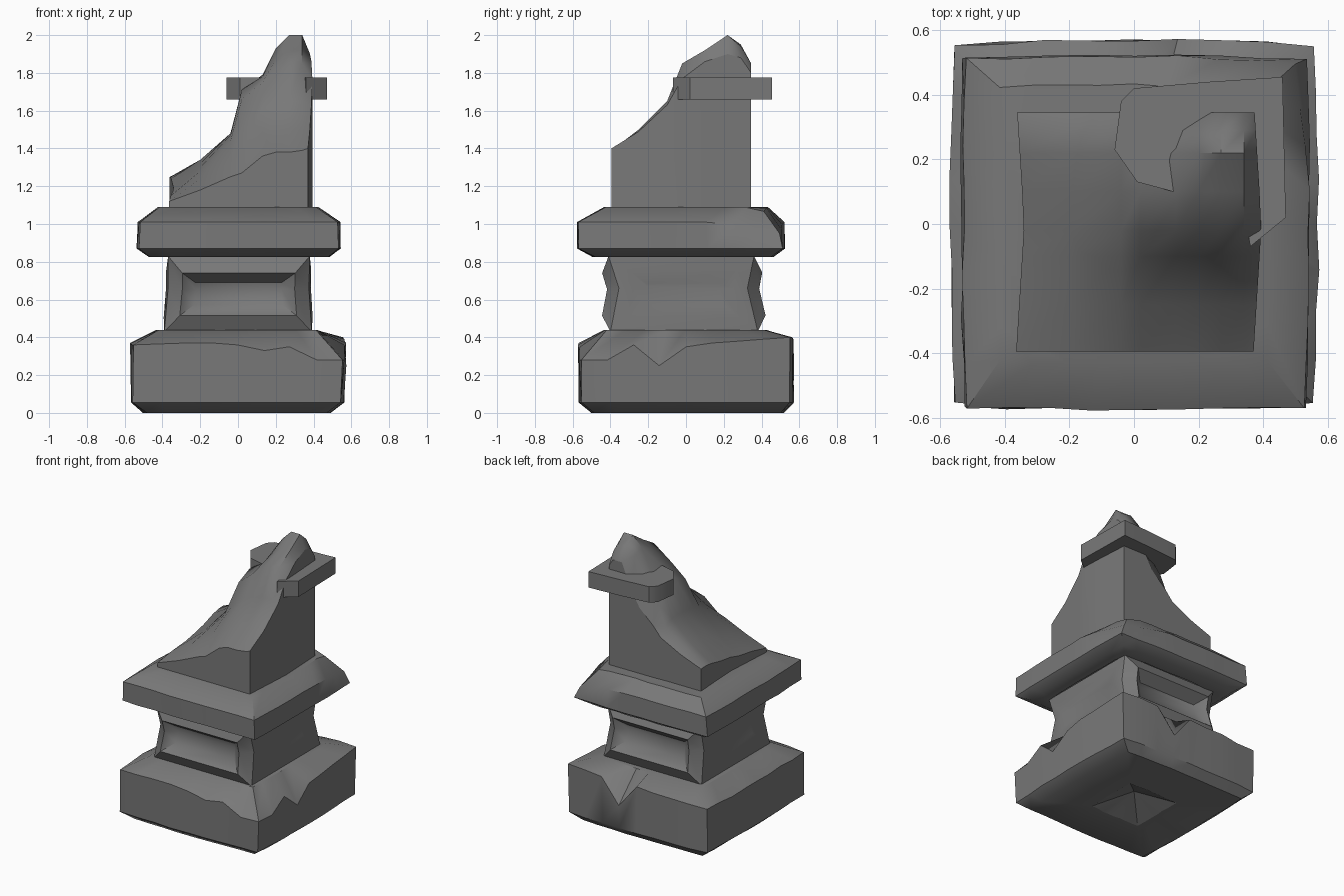
import bpy, bmesh, random
from math import radians

random.seed(4)
if "Cube" in bpy.data.objects:
    bpy.data.objects.remove(bpy.data.objects["Cube"], do_unlink=True)

stone = bpy.data.materials.new("grey stone")
stone.use_nodes = True
grey = (0.19, 0.19, 0.19, 1)
stone.diffuse_color = grey
stone.node_tree.nodes["Principled BSDF"].inputs["Base Color"].default_value = grey


def finish(name, bm):
    bmesh.ops.recalc_face_normals(bm, faces=bm.faces[:])
    mesh = bpy.data.meshes.new(name)
    bm.to_mesh(mesh)
    bm.free()
    mesh.materials.append(stone)
    obj = bpy.data.objects.new(name, mesh)
    bpy.context.collection.objects.link(obj)
    bpy.ops.object.select_all(action="DESELECT")
    obj.select_set(True)
    bpy.context.view_layer.objects.active = obj
    bpy.ops.object.shade_smooth_by_angle(angle=radians(40))


def stack(rings, steps, worn=0.0, bow=0.0):
    """Loft rectangles (x0, x1, y0, y1, z) upward; z may be one height per point.
    worn roughens the sides, bow draws the corners in so the sides swell."""
    bm = bmesh.new()
    corners = [(-.5, -.5), (.5, -.5), (.5, .5), (-.5, .5)]
    loops = []
    for x0, x1, y0, y1, z in rings:
        loop = []
        for side in range(4):
            (ax, ay), (bx, by) = corners[side], corners[(side + 1) % 4]
            for i in range(steps):
                t = i / steps
                u, v = ax + (bx - ax) * t, ay + (by - ay) * t
                u, v = u * (1 - bow * 4 * v * v), v * (1 - bow * 4 * u * u)
                height = z[len(loop)] if isinstance(z, list) else z
                loop.append(bm.verts.new(
                    ((x0 + x1) / 2 + (x1 - x0) * u + random.uniform(-worn, worn),
                     (y0 + y1) / 2 + (y1 - y0) * v + random.uniform(-worn, worn),
                     height)))
        loops.append(loop)
    for low, high in zip(loops, loops[1:]):
        for i in range(len(low)):
            j = (i + 1) % len(low)
            bm.faces.new((low[i], low[j], high[j], high[i]))
    bm.faces.new(loops[-1])
    return bm, loops


# Base slab with chipped shoulder and a crisp hollow underneath
front = [.36, .365, .37, .37, .36, .33, .35, .28]
right = [.28, .28, .36, .25, .35, .37, .38, .39]
back = [.40, .40, .39, .22, .39, .38, .38, .37]
left = [.37, .37, .36, .37, .37, .36, .37, .36]
bm, loops = stack([(-.2, .2, -.2, .2, 0),
                   (-.5, .49, -.5, .52, 0),
                   (-.57, .56, -.565, .57, .055),
                   (-.57, .57, -.57, .57, front + right + back + left),
                   (-.43, .42, -.43, .42, .44)], 8, .005, .03)
apex = bm.verts.new((0, 0, .1))
hole = loops[0]
for i, a in enumerate(hole):
    b = hole[(i + 1) % len(hole)]
    bm.faces.new((apex, b, a))
    bm.edges.get((a, b)).smooth = False
for corner in hole[::8]:
    bm.edges.get((apex, corner)).smooth = False
finish("base_slab", bm)

# Waist block with pinched corners: deep panels front and back, faint ones at the sides
bm, loops = stack([(-.39, .39, -.4, .38, .43),
                   (-.37, .375, -.355, .325, .66),
                   (-.37, .38, -.41, .36, .83)], 1)
bm.faces.new(loops[0][::-1])
bm.normal_update()
for axis, raised, sunk in ((0, .01, -.015), (1, .06, -.055)):
    for sign in (-1, 1):
        panel = [f for f in bm.faces if f.normal[axis] * sign > .8]
        for width, depth in ((.075, raised), (.07, sunk)):
            bmesh.ops.inset_region(bm, faces=panel, thickness=width, depth=depth,
                                   use_boundary=True, use_even_offset=True)
        bm.normal_update()
finish("waist_block", bm)

# Cornice with one worn back corner
bm, loops = stack([(-.38, .39, -.42, .37, .825),
                   (-.47, .48, -.49, .46, .825),
                   (-.535, .545, -.575, .52, .87),
                   (-.53, .54, -.575, .52, 1.01),
                   (-.42, .42, -.43, .43, 1.09)], 8, .005, .015)
for v in bm.verts:
    wear = min(1, max(0, (v.co.x + v.co.y - .72) / .3))
    if v.co.z > .95:
        v.co.x -= .03 * wear
        v.co.y -= .02 * wear
        v.co.z -= .06 * wear
finish("cornice", bm)

# Broken shaft: a ragged top surface with straight walls dropped to the cornice
xs = [-.365, -.2, -.04, .02, .13, .2, .27, .34, .37]
ys = [-.395, -.25, -.1, -.02, .1, .22, .29, .345]
heights = [
    [1.12, 1.18, 1.25, 1.27, 1.36, 1.38, 1.38, 1.39, 1.40],
    [1.15, 1.24, 1.34, 1.39, 1.46, 1.48, 1.50, 1.50, 1.49],
    [1.17, 1.28, 1.44, 1.52, 1.61, 1.63, 1.65, 1.65, 1.63],
    [1.19, 1.30, 1.47, 1.66, 1.75, 1.80, 1.85, 1.85, 1.77],
    [1.21, 1.32, 1.48, 1.71, 1.78, 1.87, 1.92, 1.92, 1.86],
    [1.24, 1.34, 1.48, 1.68, 1.79, 1.93, 2.00, 2.00, 1.90],
    [1.25, 1.34, 1.45, 1.60, 1.72, 1.90, 1.95, 1.94, 1.88],
    [1.25, 1.31, 1.39, 1.46, 1.56, 1.68, 1.85, 1.85, 1.80]]
bm = bmesh.new()
grid = []
for y, row in zip(ys, heights):
    bow = .025 * (1 - abs(y) / .4)
    grid.append([bm.verts.new((x + (bow if abs(x) > .35 else 0), y, z))
                 for x, z in zip(xs, row)])
for low, high in zip(grid, grid[1:]):
    for i in range(len(xs) - 1):
        bm.faces.new((low[i], low[i + 1], high[i + 1], high[i]))
rim = [e for e in bm.edges if e.is_boundary]
for e in rim:
    e.smooth = False
walls = bmesh.ops.extrude_edge_only(bm, edges=rim)["geom"]
for v in walls:
    if isinstance(v, bmesh.types.BMVert):
        v.co.z = 1.07
bmesh.ops.edgeloop_fill(bm, edges=[e for e in bm.edges if e.is_boundary])
finish("broken_shaft", bm)

# Broken collar wrapped round the surviving corner
outline = [(-.04, .38), (0, .42), (.23, .44), (.46, .455), (.47, .02), (.36, -.07),
           (.31, .22), (.16, .22), (.16, .09), (.01, .13), (-.06, .23)]
bm = bmesh.new()
plate = bm.faces.new([bm.verts.new((x, y, 1.66)) for x, y in outline])
raised = bmesh.ops.extrude_face_region(bm, geom=[plate], use_keep_orig=True)["geom"]
for v in raised:
    if isinstance(v, bmesh.types.BMVert):
        v.co.z = 1.775
finish("collar", bm)
